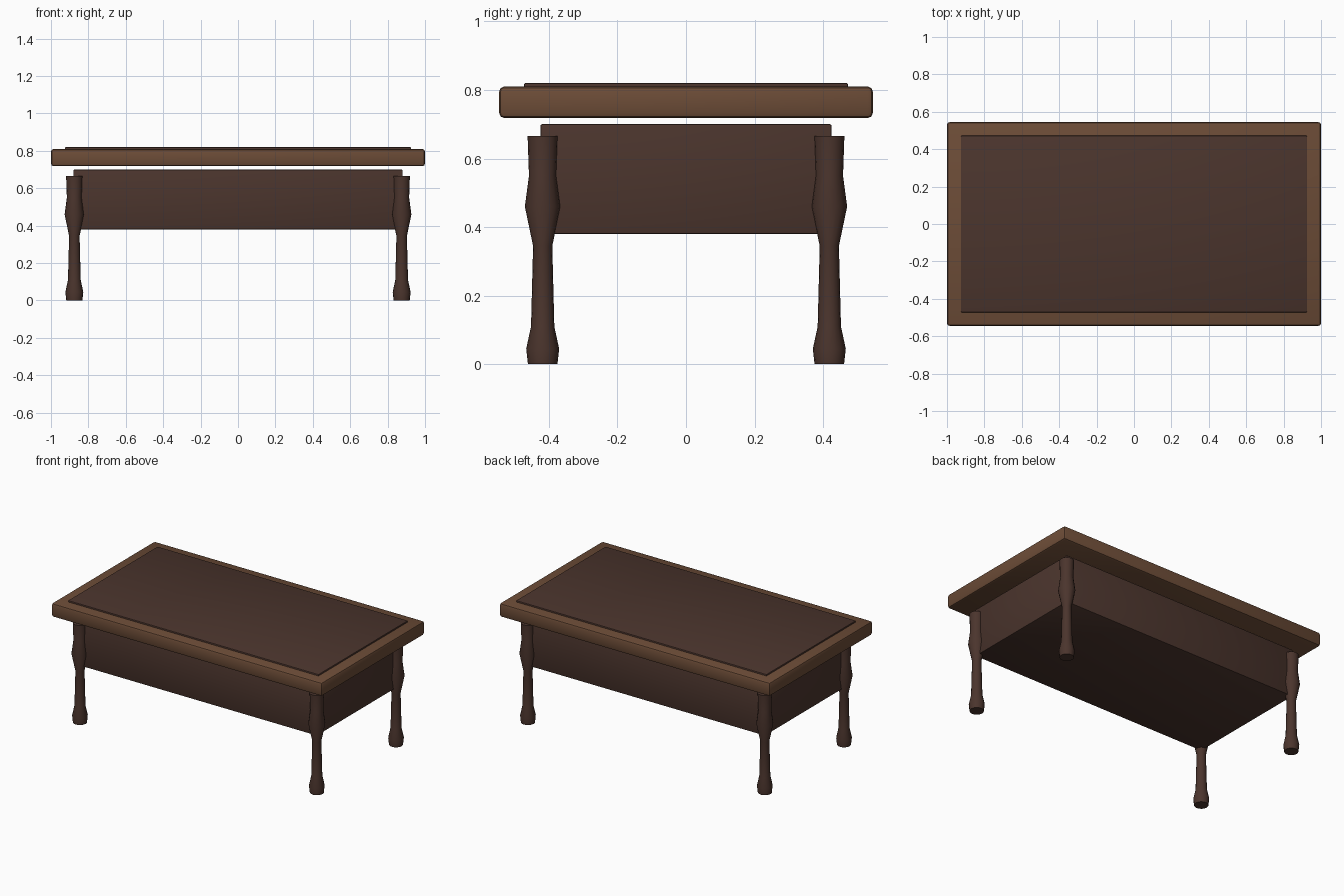
import bpy, bmesh, math

if "Cube" in bpy.data.objects:
    bpy.data.objects.remove(bpy.data.objects["Cube"])

def material(name, rgb):
    m = bpy.data.materials.new(name)
    m.diffuse_color = (*rgb, 1)
    m.use_nodes = True
    m.node_tree.nodes["Principled BSDF"].inputs["Base Color"].default_value = m.diffuse_color
    return m

LIGHT = material("warm_wood", (0.15, 0.072, 0.038))
DARK = material("dark_wood", (0.07, 0.035, 0.026))

def finish(name, bm, mat):
    bmesh.ops.recalc_face_normals(bm, faces=bm.faces)
    me = bpy.data.meshes.new(name)
    bm.to_mesh(me)
    bm.free()
    me.materials.append(mat)
    ob = bpy.data.objects.new(name, me)
    bpy.context.collection.objects.link(ob)
    bpy.ops.object.select_all(action='DESELECT')
    ob.select_set(True)
    bpy.context.view_layer.objects.active = ob
    bpy.ops.object.shade_smooth_by_angle(angle=math.radians(40))
    return ob

def box(name, hx, hy, z0, z1, bevel, segments, mat):
    bm = bmesh.new()
    bmesh.ops.create_cube(bm, size=1)
    for v in bm.verts:
        v.co = (v.co.x * 2 * hx, v.co.y * 2 * hy, (z0 + z1) / 2 + v.co.z * (z1 - z0))
    bmesh.ops.bevel(bm, geom=bm.edges[:], offset=bevel, segments=segments,
                    profile=0.5, affect='EDGES')
    return finish(name, bm, mat)

# Turned leg profile: (radius, height)
PROFILE = [(0.043, 0), (0.048, 0.045), (0.034, 0.11), (0.028, 0.345),
           (0.052, 0.46), (0.040, 0.55), (0.044, 0.665)]
SIDES = 16

def leg(name, x, y):
    bm = bmesh.new()
    rings = [[bm.verts.new((x + r * math.cos(2 * math.pi * i / SIDES),
                            y + r * math.sin(2 * math.pi * i / SIDES), z))
              for i in range(SIDES)] for r, z in PROFILE]
    for a, b in zip(rings, rings[1:]):
        for i in range(SIDES):
            j = (i + 1) % SIDES
            bm.faces.new((a[i], a[j], b[j], b[i]))
    bm.faces.new(rings[0][::-1])
    bm.faces.new(rings[-1])
    return finish(name, bm, DARK)

# Table top, raised inlay panel and boxed apron
box("table_top", 1.0, 0.545, 0.718, 0.81, 0.015, 2, LIGHT)
box("top_inlay", 0.925, 0.472, 0.80, 0.82, 0.004, 2, DARK)
box("apron", 0.88, 0.425, 0.38, 0.70, 0.005, 2, DARK)

# Four turned legs
for sy, end in ((-1, "front"), (1, "back")):
    for sx, side in ((-1, "left"), (1, "right")):
        leg(f"{end}_{side}_leg", sx * 0.875, sy * 0.418)
